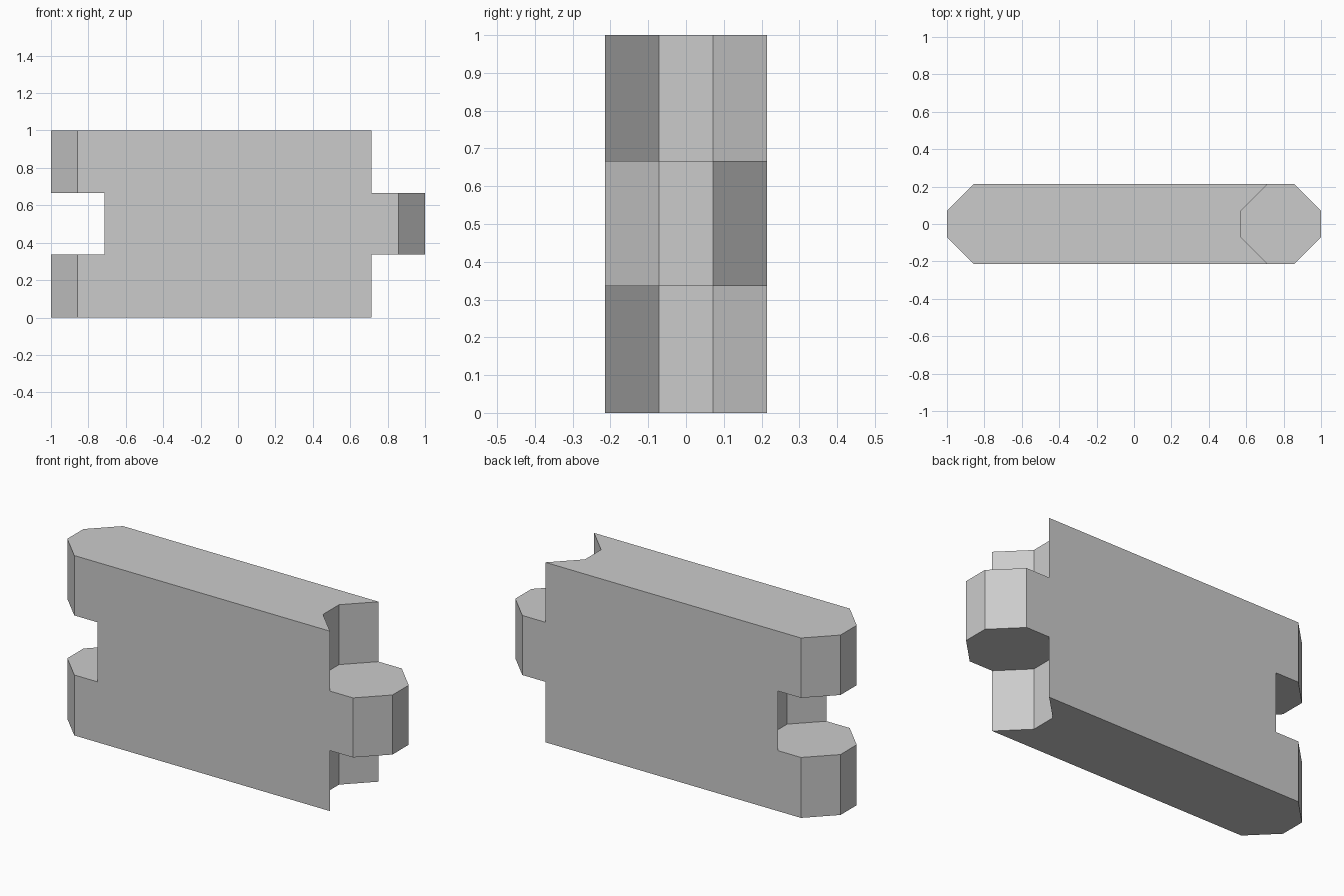
import bpy
import bmesh
import math

default = bpy.data.objects.get("Cube")
if default:
    bpy.data.objects.remove(default, do_unlink=True)

HALF = 0.214                      # half thickness of the block
FLAT = 0.071                      # half width of the flat end facets
LEVELS = (0, 0.336, 0.667, 1)     # layer boundaries
TIP = 1.0                         # outer end of the knuckles
SHOULDER = TIP - (HALF - FLAT)    # where the knuckle chamfer starts
MOUTH = SHOULDER - 2 * FLAT       # where the socket opens
FLOOR = TIP - 2 * HALF            # bottom of the socket

# One half of each outline, the rest follows by mirroring
socket = [(MOUTH, -HALF), (FLOOR, -FLAT), (FLOOR, FLAT), (MOUTH, HALF)]
nose = [(SHOULDER, HALF), (TIP, FLAT), (TIP, -FLAT), (SHOULDER, -HALF)]


def turned(points):
    return [(-x, -y) for x, y in points]


core = socket + turned(socket)
knuckle = socket + nose

bm = bmesh.new()
verts = {}
shared = set()


def vert(x, y, z):
    key = (round(x, 4), round(y, 4), z)
    if key not in verts:
        verts[key] = bm.verts.new(key)
    return verts[key]


def add_face(corners):
    """Add a face, or mark it as internal if a neighbour already has it."""
    existing = bm.faces.get(corners)
    if existing:
        shared.add(existing)
    else:
        bm.faces.new(corners)


def add_prism(outline, layer):
    low, high = ([vert(x, y, z) for x, y in outline]
                 for z in LEVELS[layer:layer + 2])
    add_face(low[::-1])
    add_face(high)
    for i in range(len(outline)):
        j = (i + 1) % len(outline)
        add_face([low[i], low[j], high[j], high[i]])


# Core through all layers; one knuckle on one end, two on the other
for layer in range(3):
    add_prism(core, layer)
    add_prism(knuckle if layer == 1 else turned(knuckle), layer)

# Remove internal walls and merge flat areas
bmesh.ops.delete(bm, geom=list(shared), context='FACES')
bmesh.ops.dissolve_limit(bm, angle_limit=math.radians(1),
                         verts=bm.verts[:], edges=bm.edges[:])
bmesh.ops.recalc_face_normals(bm, faces=bm.faces[:])

mesh = bpy.data.meshes.new("interlocking_block")
bm.to_mesh(mesh)
bm.free()

# Plain grey material
grey = bpy.data.materials.new("light_grey")
grey.use_nodes = True
colour = (0.6, 0.6, 0.6, 1)
grey.diffuse_color = colour
grey.node_tree.nodes["Principled BSDF"].inputs["Base Color"].default_value = colour
mesh.materials.append(grey)

block = bpy.data.objects.new("interlocking_block", mesh)
bpy.context.collection.objects.link(block)
